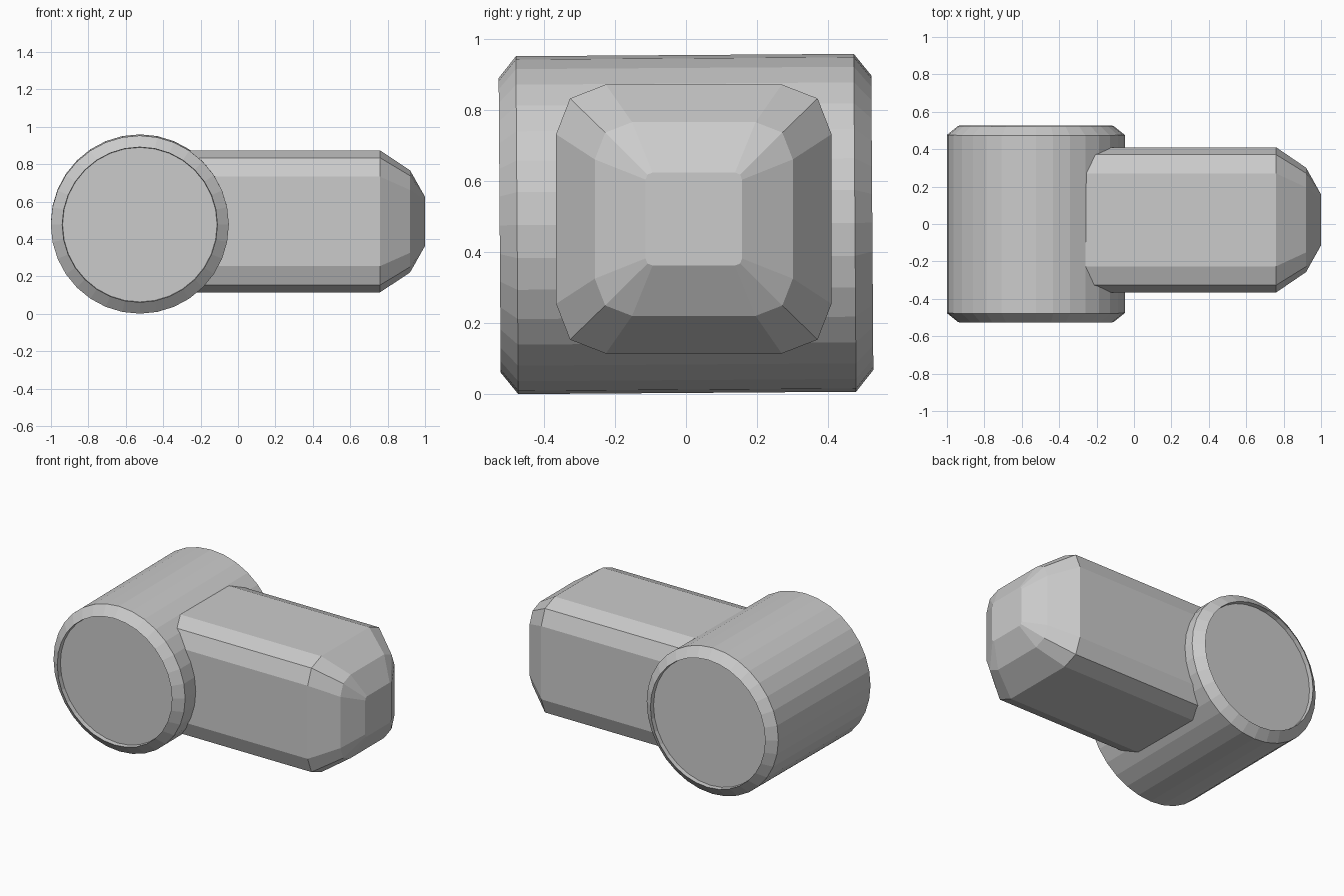
import bpy, bmesh
from math import sin, cos, pi, radians
from mathutils import Matrix

if "Cube" in bpy.data.objects:
    bpy.data.objects.remove(bpy.data.objects["Cube"])


def loft(name, rings):
    """Skin a list of equal-length point rings and cap both ends."""
    bm = bmesh.new()
    rows = [[bm.verts.new(p) for p in ring] for ring in rings]
    n = len(rows[0])
    for a, b in zip(rows, rows[1:]):
        for i in range(n):
            j = (i + 1) % n
            bm.faces.new((a[i], a[j], b[j], b[i]))
    bm.faces.new(rows[0])
    bm.faces.new(rows[-1])
    bmesh.ops.recalc_face_normals(bm, faces=bm.faces)
    mesh = bpy.data.meshes.new(name)
    bm.to_mesh(mesh)
    bm.free()
    obj = bpy.data.objects.new(name, mesh)
    bpy.context.collection.objects.link(obj)
    return obj


# Cross drum: chamfered ends with a shallow recessed cap
def circle(y, r, sides=32):
    return [(r * cos(2 * pi * i / sides), y, r * sin(2 * pi * i / sides))
            for i in range(sides)]


half = [(0.495, 0.413), (0.525, 0.415), (0.476, 0.476)]
profile = [(-y, r) for y, r in half] + half[::-1]
drum = loft("drum", [circle(y, r) for y, r in profile])
drum.data.transform(Matrix.Rotation(radians(0.4), 4, 'X'))
drum.location = (-0.525, 0, 0.48)


# Arm: rounded square bar with a two-step tapered nose
def rounded_square(x, hy, hz, corner, cy=0.022, cz=0.494):
    k = corner * 0.28
    quarter = [(hy, hz - corner), (hy - k, hz - k), (hy - corner, hz)]
    pts = []
    for sy, sz in ((1, 1), (-1, 1), (-1, -1), (1, -1)):
        q = quarter if sy * sz > 0 else quarter[::-1]
        pts += [(x, cy + sy * y, cz + sz * z) for y, z in q]
    return pts


loft("arm", [
    rounded_square(-0.35, 0.388, 0.379, 0.14),
    rounded_square(0.76, 0.388, 0.379, 0.14),
    rounded_square(0.92, 0.279, 0.273, 0.105),
    rounded_square(1.00, 0.136, 0.131, 0.02),
])
